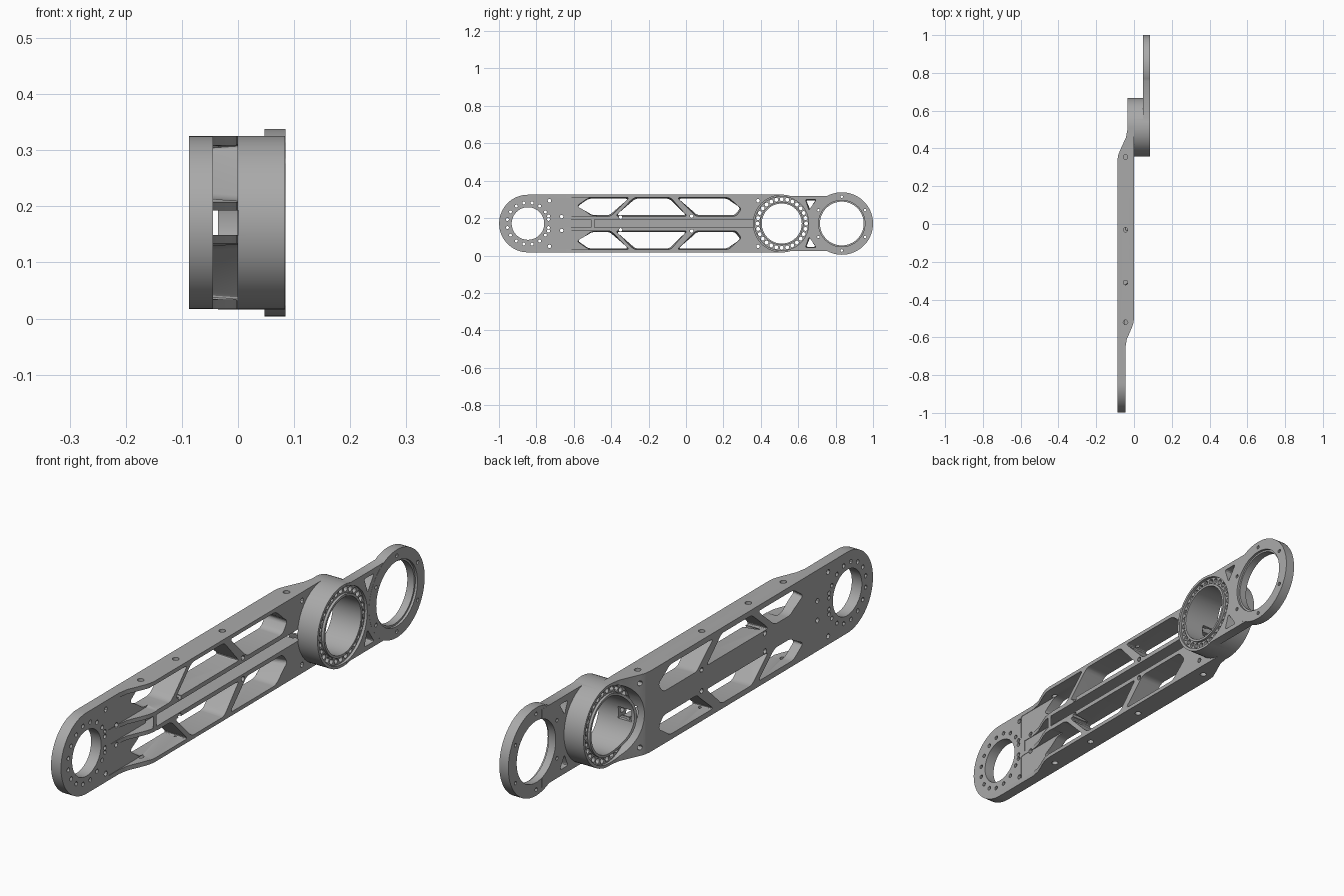
import bpy, bmesh, math

if "Cube" in bpy.data.objects:
    bpy.data.objects.remove(bpy.data.objects["Cube"])

ZC = 0.171                       # height of the arm's centre line
FRONT, HUB, REAR = -0.845, 0.512, 0.833


def finish(name, bm):
    bmesh.ops.recalc_face_normals(bm, faces=bm.faces[:])
    me = bpy.data.meshes.new(name)
    bm.to_mesh(me)
    bm.free()
    ob = bpy.data.objects.new(name, me)
    bpy.context.collection.objects.link(ob)
    return ob


def loft(bm, low, high, corner=0):
    """Solid between two matching loops of points, with optional rounded corners."""
    a = [bm.verts.new(p) for p in low]
    b = [bm.verts.new(p) for p in high]
    n = len(a)
    bm.faces.new(a)
    bm.faces.new(b[::-1])
    for i in range(n):
        bm.faces.new((a[i], b[i], b[(i + 1) % n], a[(i + 1) % n]))
    if corner:
        edges = [bm.edges.get((a[i], b[i])) for i in range(n)]
        bmesh.ops.bevel(bm, geom=edges, offset=corner, segments=4,
                        profile=0.5, affect='EDGES', clamp_overlap=True)


def side_solid(name, pts, x0, x1, flare=0, corner=0, mirror=False):
    """Extrude (y, height from centre line) points across x; flare widens the x1 end."""
    bm = bmesh.new()
    cy = sum(p[0] for p in pts) / len(pts)
    cz = sum(p[1] for p in pts) / len(pts)
    for s in ((1, -1) if mirror else (1,)):
        low = [(x0, y, ZC + s * z) for y, z in pts]
        high = [(x1, y + math.copysign(flare, y - cy),
                 ZC + s * (z + math.copysign(flare, z - cz))) for y, z in pts]
        loft(bm, low, high, corner)
    return finish(name, bm)


def arc(y, r, start=0, end=360, n=64):
    full = end - start == 360
    steps = n if full else n + 1
    return [(y + r * math.cos(math.radians(start + (end - start) * i / n)),
             r * math.sin(math.radians(start + (end - start) * i / n))) for i in range(steps)]


def disc(name, y, r, x0, x1):
    return side_solid(name, arc(y, r), x0, x1)


def holes(name, centres, r, x0, x1):
    bm = bmesh.new()
    for y, z in centres:
        pts = [(py, ZC + z + pz) for py, pz in arc(y, r, n=12)]
        loft(bm, [(x0, *p) for p in pts], [(x1, *p) for p in pts])
    return finish(name, bm)


def combine(target, tool, operation):
    mod = target.modifiers.new("cut", 'BOOLEAN')
    mod.operation, mod.solver, mod.object = operation, 'EXACT', tool
    with bpy.context.temp_override(object=target, active_object=target):
        bpy.ops.object.modifier_apply(modifier=mod.name)
    bpy.data.objects.remove(tool)


def ring_points(y, r, count, turn=0):
    return arc(y, r, turn, turn + 360, count)


# Main beam: long rounded outline trimmed by the stepped plan profile
arm = side_solid("link_arm", arc(HUB, 0.154, -90, 90, 32) + arc(FRONT, 0.154, 90, 270, 32),
                 -0.2, 0.2)
plan = [(-0.087, -1.1), (-0.045, -1.1), (-0.045, -0.65), (-0.038, -0.61), (-0.012, -0.55),
        (-0.003, -0.525), (0, -0.5), (0, 0.7), (-0.035, 0.7), (-0.035, 0.5), (-0.042, 0.46),
        (-0.076, 0.385), (-0.084, 0.365), (-0.087, 0.34)]
bm = bmesh.new()
loft(bm, [(x, y, -0.2) for x, y in plan], [(x, y, 0.6) for x, y in plan])
combine(arm, finish("plan_cutter", bm), 'INTERSECT')

# Bearing hub, rear neck and rear ring
combine(arm, disc("hub", HUB, 0.1545, -0.0355, 0.084), 'UNION')
rear = disc("rear_ring", REAR, 0.167, 0.047, 0.085)
neck = [(0.53, -0.148), (0.8, -0.148), (0.8, 0.148), (0.53, 0.148)]
combine(rear, side_solid("neck", neck, 0.0465, 0.0845), 'UNION')
combine(arm, rear, 'UNION')

# Lightening windows and the open pocket behind the front plate
windows = [
    [(-0.58, 0.09), (-0.52, 0.132), (-0.31, 0.132), (-0.41, 0.046), (-0.5, 0.046)],
    [(-0.37, 0.046), (-0.27, 0.132), (-0.09, 0.132), (0, 0.046)],
    [(-0.04, 0.132), (0.22, 0.132), (0.29, 0.085), (0.26, 0.046), (0.06, 0.046)],
]
for pts in windows:
    combine(arm, side_solid("window", pts, -0.1, 0.01, 0.008, 0.014, True), 'DIFFERENCE')
pocket = [(-0.72, 0.037), (-0.72, 0.137), (-0.5, 0.137), (-0.44, 0.09), (-0.48, 0.037)]
combine(arm, side_solid("pocket", pocket, -0.0465, 0.02, 0, 0.01, True), 'DIFFERENCE')
gusset = [(0.645, 0.122), (0.69, 0.122), (0.665, 0.078)]
combine(arm, side_solid("gusset_window", gusset, 0.03, 0.09, 0.008, 0.008, True), 'DIFFERENCE')

# Cable channel along the spine, running into the hub
for y0, floor in ((-0.7, -0.047), (-0.49, -0.055)):
    slot = [(y0, -0.022), (HUB, -0.022), (HUB, 0.022), (y0, 0.022)]
    combine(arm, side_solid("channel", slot, floor, -0.001 if y0 < -0.6 else 0.0005),
            'DIFFERENCE')

# Bores
for y, r in ((FRONT, 0.087), (HUB, 0.107), (REAR, 0.117)):
    combine(arm, disc("bore", y, r, -0.15, 0.15), 'DIFFERENCE')
combine(arm, disc("rear_counterbore", REAR, 0.124, 0.076, 0.1), 'DIFFERENCE')

# Recessed bearing tracks on both hub faces
for x0, x1 in ((0.074, 0.1), (-0.1, -0.026)):
    track = disc("track", HUB, 0.144, x0, x1)
    combine(track, disc("track_core", HUB, 0.116, -0.2, 0.2), 'DIFFERENCE')
    combine(arm, track, 'DIFFERENCE')

# Bearing, flange and rib holes
combine(arm, holes("track_holes", ring_points(HUB, 0.13, 28), 0.0105, -0.1, 0.1), 'DIFFERENCE')
combine(arm, holes("rear_bolts", ring_points(REAR, 0.144, 6, 30), 0.007, 0, 0.1), 'DIFFERENCE')
bolts = [p for p in ring_points(FRONT, 0.112, 16, 11.25)]
bolts += [(-0.735, s * 0.04) for s in (1, -1)]
combine(arm, holes("front_bolts", bolts, 0.008, -0.1, 0), 'DIFFERENCE')
ribs = [(y, s * z) for s in (1, -1)
        for y, z in ((-0.73, 0.122), (-0.665, 0.037), (-0.35, 0.034),
                     (0.03, 0.04), (0.385, 0.122))]
combine(arm, holes("rib_bolts", ribs, 0.0095, -0.1, 0.02), 'DIFFERENCE')

# Screw holes through the top and bottom rails
bm = bmesh.new()
for y in (-0.52, -0.31, -0.03, 0.355):
    for z in (0.0, 0.342):
        pts = [(-0.045 + a, y + b) for a, b in arc(0, 0.012, n=14)]
        loft(bm, [(px, py, z - 0.035) for px, py in pts], [(px, py, z + 0.035) for px, py in pts])
combine(arm, finish("rail_holes", bm), 'DIFFERENCE')

# Single machined grey
grey = bpy.data.materials.new("machined_grey")
grey.use_nodes = True
colour = (0.4, 0.4, 0.4, 1)
grey.diffuse_color = colour
grey.node_tree.nodes["Principled BSDF"].inputs["Base Color"].default_value = colour
arm.data.materials.clear()
arm.data.materials.append(grey)
for face in arm.data.polygons:
    face.material_index = 0

bpy.ops.object.select_all(action='DESELECT')
arm.select_set(True)
bpy.context.view_layer.objects.active = arm
bpy.ops.object.shade_smooth_by_angle(angle=math.radians(30))
